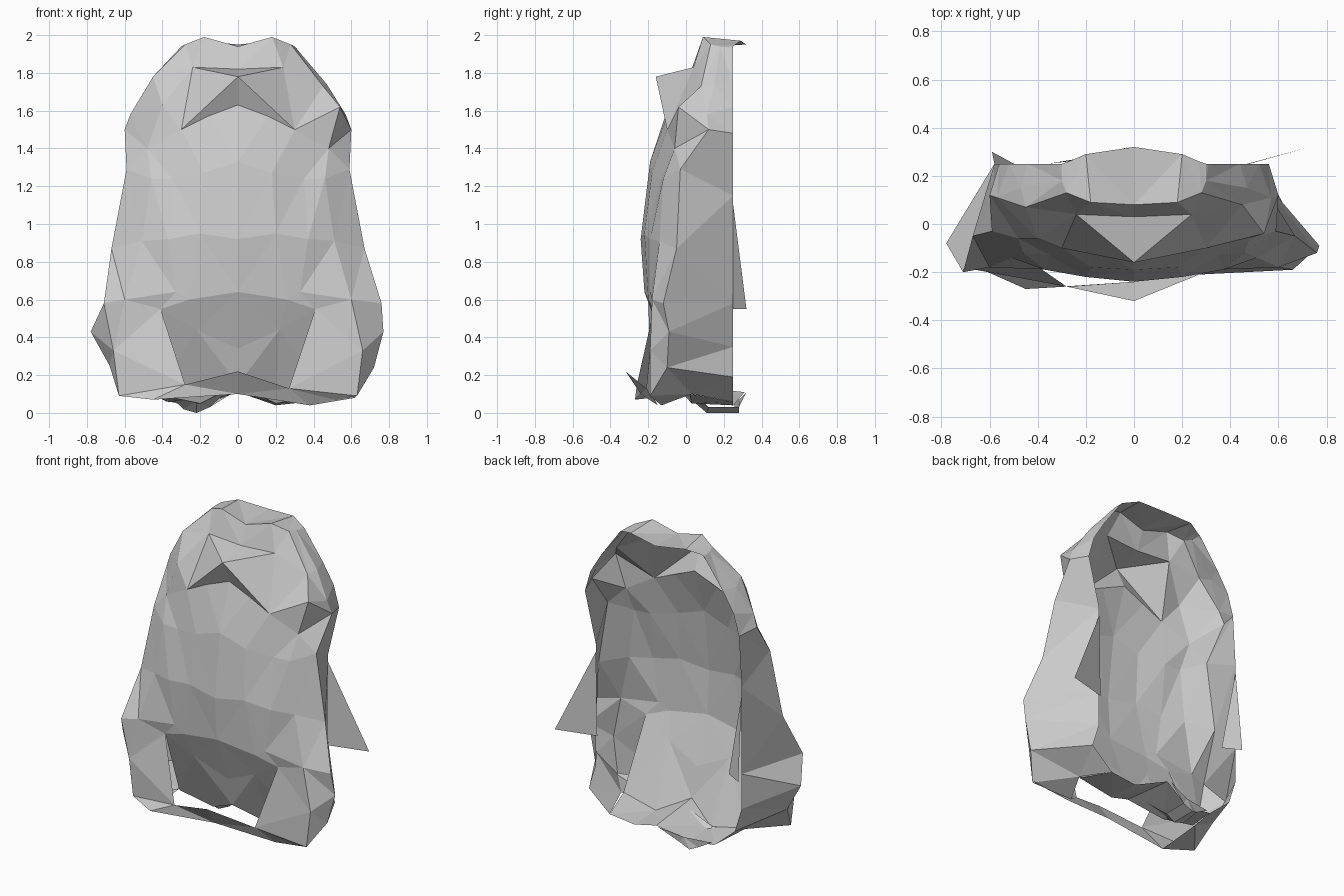
import bpy
import bmesh

default_cube = bpy.data.objects.get("Cube")
if default_cube:
    bpy.data.objects.remove(default_cube, do_unlink=True)


def make_material(name, colour):
    material = bpy.data.materials.new(name)
    material.use_nodes = True
    material.diffuse_color = colour
    for node in material.node_tree.nodes:
        if node.type == "BSDF_PRINCIPLED":
            node.inputs["Base Color"].default_value = colour
            node.inputs["Roughness"].default_value = 0.9
    return material


stone = make_material("pale grey", (0.6, 0.6, 0.6, 1))


def sheet(name, rows, side=1, mirrored=False):
    """Join neighbouring rows of points into an open faceted surface."""
    bm = bmesh.new()
    grid = [[bm.verts.new((side * x, y, z)) for x, y, z in row] for row in rows]
    for upper, lower in zip(grid, grid[1:]):
        for a, b, c, d in zip(upper, upper[1:], lower[1:], lower):
            bm.faces.new((a, b, c, d))
    bmesh.ops.remove_doubles(bm, verts=bm.verts, dist=0.001)
    bmesh.ops.triangulate(bm, faces=bm.faces, quad_method="SHORT_EDGE")
    if mirrored:
        half = bm.verts[:] + bm.edges[:] + bm.faces[:]
        bmesh.ops.mirror(bm, geom=half, axis="X", merge_dist=0.001)
    bmesh.ops.recalc_face_normals(bm, faces=bm.faces)
    return finish(name, bm)


def triangle(name, points):
    """A single thin facet."""
    bm = bmesh.new()
    bm.faces.new([bm.verts.new(point) for point in points])
    return finish(name, bm)


def finish(name, bm):
    mesh = bpy.data.meshes.new(name)
    bm.to_mesh(mesh)
    bm.free()
    mesh.materials.append(stone)
    part = bpy.data.objects.new(name, mesh)
    bpy.context.scene.collection.objects.link(part)
    return part


# Seam shared by the cloak and the belly, from the neck down to the thigh
neck, chest, waist, hip, thigh = [
    (.3, -.1, 1.5), (.35, -.13, 1.24), (.37, -.19, .92),
    (.33, -.19, .64), (.41, -.17, .55)]


def hood_half(name, side, shoulder, temple):
    """Shoulder line, pointed brow, crown and back lip."""
    collar = [neck, shoulder, (.57, .11, 1.58), (.52, .25, 1.62)]
    sheet(name, [
        [(0, -.09, 1.63)] + collar,
        [(0, -.16, 1.78)] + collar,
        [(0, .03, 1.82), (.24, .04, 1.83), temple, (.47, .15, 1.74), (.44, .25, 1.75)],
        [(0, .08, 1.94), (.18, .09, 1.99), (.28, .13, 1.95), (.3, .18, 1.94), (.31, .25, 1.93)],
        [(0, .32, 1.95), (.2, .29, 1.97), (.27, .26, 1.95), (.3, .25, 1.94), (.31, .25, 1.92)],
    ], side)


def cloak_half(name, side, shoulder, rim, elbow, hand, cuff, ankle, toe):
    """Each row runs from the seam round the arm to the open back rim."""
    sheet(name, [
        [neck, shoulder, (.57, .11, 1.58), (.52, .25, 1.62)],
        [neck, (.48, -.06, 1.4), (.6, .12, 1.5), (.56, .25, 1.48)],
        [chest, (.46, -.12, 1.24), (.59, -.03, 1.29), (rim, .25, 1.15)],
        [waist, (.51, -.14, .91), (.67, -.05, .87), (rim, .25, .85)],
        [hip, (.6, -.18, .6), elbow, (rim, .25, .58)],
        [thigh, (.66, -.19, .33), hand, (rim, .25, .35)],
        [ankle, (.63, -.19, .09), cuff, (.53, .25, .19)],
        [ankle, toe, (.45, .03, .1), (.38, .25, .06)],
    ], side)


# Hood and cloak: the two sides are posed slightly differently
left_shoulder, right_shoulder = (.54, -.04, 1.62), (.4, -.06, 1.63)
hood_half("left_hood", 1, left_shoulder, (.45, .08, 1.73))
hood_half("right_hood", -1, right_shoulder, (.45, .07, 1.78))
cloak_half("left_cloak", 1, left_shoulder, .48,
           (.76, -.12, .58), (.77, -.09, .43), (.72, -.1, .24),
           (.27, -.21, .13), (.38, -.13, .04))
cloak_half("right_cloak", -1, right_shoulder, .58,
           (.71, -.2, .58), (.78, -.08, .43), (.68, -.08, .25),
           (.28, -.26, .15), (.45, -.27, .07))

# Belly: bulges forward, then tucks back under the body between the legs
sheet("belly", [
    [(0, -.09, 1.63), (.16, -.1, 1.57), neck],
    [(0, -.19, 1.33), (.18, -.18, 1.27), chest],
    [(0, -.24, .92), (.2, -.22, .95), waist],
    [(0, -.22, .64), (.26, -.2, .6), hip],
    [(0, -.11, .34), (.22, -.14, .44), thigh],
    [(0, -.06, .15), (.2, .03, .05), (.44, .02, .1)],
    [(0, .31, .11), (.2, .25, .04), (.38, .25, .06)],
], mirrored=True)

# Hem: a bar across the front, standing clear of the belly
sheet("front_hem", [
    [(-.28, -.26, .15), (0, -.32, .22), (.27, -.21, .13), (.63, -.18, .1)],
    [(-.45, -.27, .07), (0, -.24, .1), (.38, -.15, .04), (.62, -.17, .08)],
])

# Heel: the trailing foot, which reaches the ground
sheet("right_heel", [
    [(-.34, .04, .07), (-.22, .04, .06), (-.05, .03, .12)],
    [(-.29, .11, .02), (-.22, .11, 0), (-.15, .12, .03)],
    [(-.27, .26, .02), (-.22, .28, 0), (-.15, .28, .03)],
    [(-.36, .25, .07), (-.18, .28, .07), (-.02, .32, .11)],
])

# Fins: thin points trailing from the back rim
triangle("left_fin", [(.48, .25, 1.1), (.73, .32, .55), (.47, .25, .55)])
triangle("right_fin", [(-.58, .25, 1.1), (-.59, .3, .55), (-.48, .24, .55)])
